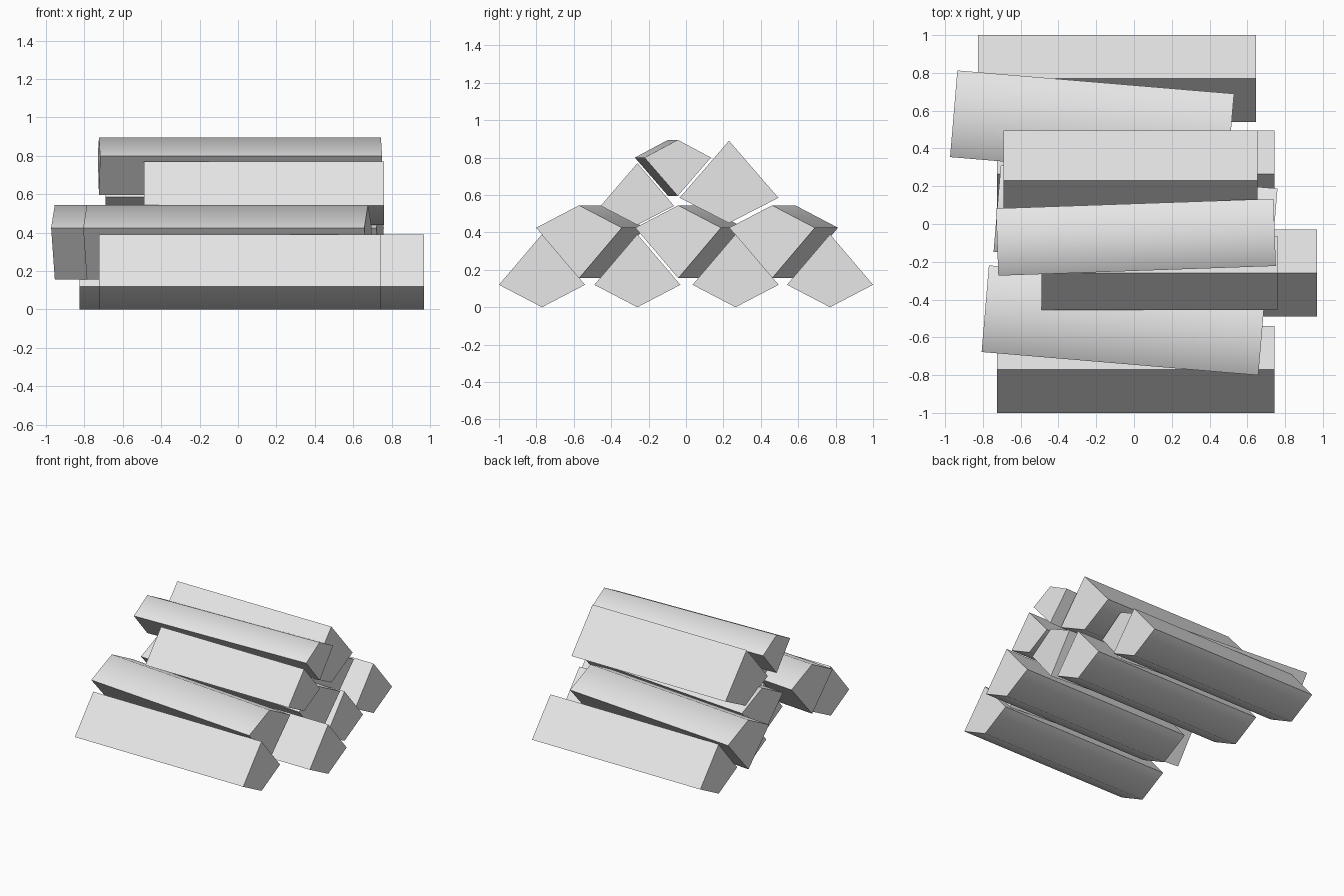
import bpy, bmesh
from math import radians

cube = bpy.data.objects.get("Cube")
if cube:
    bpy.data.objects.remove(cube, do_unlink=True)

# Single plain colour for all logs
grey = bpy.data.materials.new("pale_grey_wood")
grey.use_nodes = True
grey.diffuse_color = (0.8, 0.8, 0.8, 1)
grey.node_tree.nodes["Principled BSDF"].inputs["Base Color"].default_value = (0.8, 0.8, 0.8, 1)


def split_log(name, x, y, bottom, length=1.47, half=0.23, height=0.39,
              shoulder=0.12, yaw=0, bark_up=False):
    """Kite-shaped prism along x: two split faces and a two-facet bark side."""
    profile = [(0, 0), (half, shoulder), (0, height), (-half, shoulder)]
    if bark_up:
        profile = [(-u, height - v) for u, v in profile]
    bm = bmesh.new()
    end = bm.faces.new([bm.verts.new((-length / 2, u, v)) for u, v in profile])
    side = bmesh.ops.extrude_face_region(bm, geom=[end])
    moved = [g for g in side["geom"] if isinstance(g, bmesh.types.BMVert)]
    bmesh.ops.translate(bm, verts=moved, vec=(length, 0, 0))
    bmesh.ops.recalc_face_normals(bm, faces=bm.faces)
    mesh = bpy.data.meshes.new(name)
    bm.to_mesh(mesh)
    bm.free()
    mesh.materials.append(grey)
    log = bpy.data.objects.new(name, mesh)
    log.location = (x, y, bottom)
    log.rotation_euler.z = radians(yaw)
    bpy.context.collection.objects.link(log)
    # Smooth only the ridge between the bark facets
    bpy.ops.object.select_all(action="DESELECT")
    log.select_set(True)
    bpy.context.view_layer.objects.active = log
    bpy.ops.object.shade_smooth_by_angle(angle=radians(65))


# Bottom row, split edge up
for i, (x, y) in enumerate([(0.01, -0.77), (0.235, -0.26), (0.01, 0.265), (-0.09, 0.77)]):
    split_log(f"bottom_log_{i + 1}", x, y, 0)

# Middle row, bark up and slightly turned
for i, (x, y) in enumerate([(-0.055, -0.51), (0.008, 0.02), (-0.222, 0.522)]):
    split_log(f"middle_log_{i + 1}", x, y, 0.155, yaw=-4.8, bark_up=True)

# Top logs of varied thickness
split_log("upper_front_log", 0.135, -0.26, 0.44, 1.25, 0.196, 0.33, 0.102)
split_log("upper_back_log", -0.018, 0.23, 0.45, 1.345, 0.264, 0.44, 0.135)
split_log("top_log", 0.01, -0.07, 0.595, 1.47, 0.178, 0.3, 0.095, yaw=2, bark_up=True)
